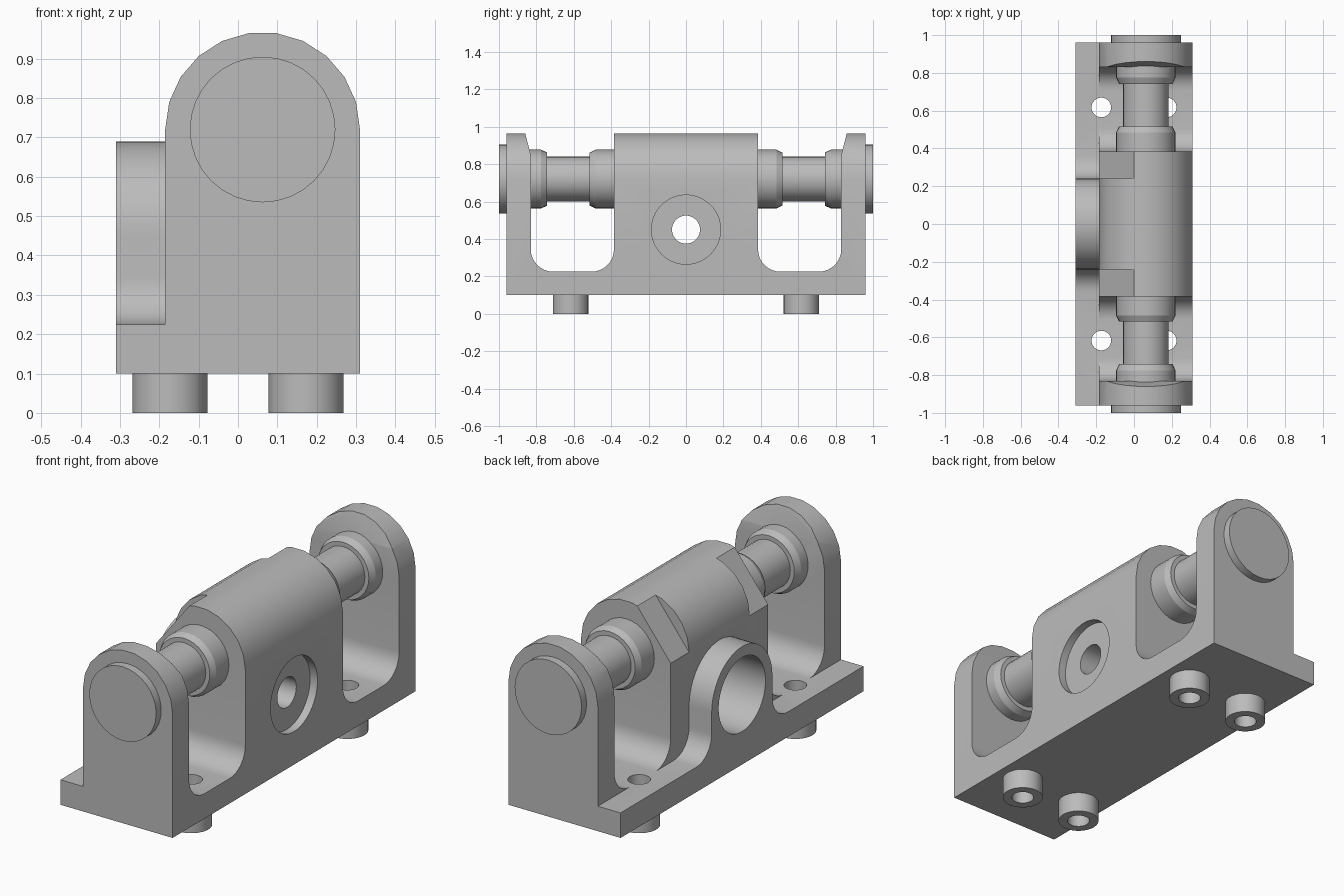
import bpy, bmesh
from math import sin, cos, pi, radians
from mathutils import Matrix

if "Cube" in bpy.data.objects:
    bpy.data.objects.remove(bpy.data.objects["Cube"])

steel = bpy.data.materials.new("steel_grey")
steel.use_nodes = True
steel.diffuse_color = (0.5, 0.5, 0.5, 1)
steel.node_tree.nodes["Principled BSDF"].inputs["Base Color"].default_value = (0.5, 0.5, 0.5, 1)

PX, PZ, R = 0.0625, 0.72, 0.2475      # pin axis and rounded top radius
WALL, END = -0.185, 0.96


def finish(bm, name):
    bmesh.ops.recalc_face_normals(bm, faces=bm.faces)
    mesh = bpy.data.meshes.new(name)
    bm.to_mesh(mesh)
    bm.free()
    mesh.materials.append(steel)
    obj = bpy.data.objects.new(name, mesh)
    bpy.context.collection.objects.link(obj)
    return obj


def arc(cx, cz, r, a0, a1, n):
    angles = [radians(a0 + (a1 - a0) * i / n) for i in range(n + 1)]
    return [(cx + r * cos(a), cz + r * sin(a)) for a in angles]


def prism(name, profile, axis, a, b):
    """Extrude a (horizontal, z) profile along x or y."""
    bm = bmesh.new()
    verts = [bm.verts.new((a, h, z) if axis == "x" else (h, a, z)) for h, z in profile]
    face = bm.faces.new(verts)
    ext = bmesh.ops.extrude_face_region(bm, geom=[face])["geom"]
    step = (b - a, 0, 0) if axis == "x" else (0, b - a, 0)
    bmesh.ops.translate(bm, vec=step, verts=[v for v in ext if isinstance(v, bmesh.types.BMVert)])
    return finish(bm, name)


def disc(name, cx, cy, r, z0, z1):
    bm = bmesh.new()
    bmesh.ops.create_cone(bm, cap_ends=True, segments=32, radius1=r, radius2=r, depth=z1 - z0,
                          matrix=Matrix.Translation((cx, cy, (z0 + z1) / 2)))
    return finish(bm, name)


def combine(target, tool, operation):
    mod = target.modifiers.new("join", "BOOLEAN")
    mod.operation, mod.solver, mod.object = operation, "EXACT", tool
    tool.hide_render = True
    bpy.context.view_layer.objects.active = target
    bpy.ops.object.modifier_apply(modifier=mod.name)
    bpy.data.objects.remove(tool)


def smooth(obj, angle=30):
    bpy.ops.object.select_all(action="DESELECT")
    obj.select_set(True)
    bpy.context.view_layer.objects.active = obj
    bpy.ops.object.shade_smooth_by_angle(angle=radians(angle))


# Housing: base, ledge and rounded uprights as one profile
top = arc(PX, PZ, R, 0, 180, 11)
housing = prism("housing", [(-0.31, 0.1), (0.31, 0.1)] + top
                + [(WALL, 0.225), (-0.31, 0.225)], "y", -END, END)

# Windows between the centre block and the end walls, with tapered wall tops
window = ([(0.385, 1.1)] + arc(0.505, 0.345, 0.12, 180, 270, 8)
          + arc(0.71, 0.345, 0.12, 270, 360, 8) + [(0.83, 0.85), (0.895, 1.1)])
# Flat shoulders on the ends of the centre block
shoulder = [(WALL, PZ), (0.0, 0.957), (0.0, 1.1), (-0.3, 1.1), (-0.3, PZ)]
for s in (-1, 1):
    combine(housing, prism("window", [(s * y, z) for y, z in window], "x", -0.5, 0.5), "DIFFERENCE")
    combine(housing, prism("shoulder", shoulder, "y", s * 0.24, s * 0.6), "DIFFERENCE")

# Arched boss on the ledge, flared at the foot
flare = arc(0.36, 0.345, 0.12, 270, 180, 8)
boss = ([(0.36, 0.16)] + flare + arc(0, 0.45, 0.24, 0, 180, 24)
        + [(-y, z) for y, z in reversed(flare)] + [(-0.36, 0.16)])
combine(housing, prism("boss", boss, "x", -0.31, -0.15), "UNION")

# Side bore, shallow recess and through hole
for r, a, b in ((0.185, -0.4, -0.06), (0.185, 0.27, 0.4), (0.075, -0.2, 0.35)):
    combine(housing, prism("bore", arc(0, 0.45, r, 0, 352.5, 47), "x", a, b), "DIFFERENCE")

# Hollow feet with holes through the base
for x in (-0.173, 0.173):
    for y in (-0.617, 0.617):
        combine(housing, disc("foot", x, y, 0.095, 0, 0.15), "UNION")
        combine(housing, disc("foot_hole", x, y, 0.052, -0.1, 0.3), "DIFFERENCE")
smooth(housing)

# Pins: a turned shaft with collars and an end cap on each side
turned = [(0, 0.37), (0.157, 0.37), (0.157, 0.485), (0.142, 0.515), (0.12, 0.515),
          (0.12, 0.742), (0.142, 0.742), (0.157, 0.775), (0.157, 0.9), (0, 0.9)]
cap = [(0, 0.94), (0.185, 0.94), (0.185, 1.0), (0, 1.0)]


def lathe(name, profile, side):
    bm = bmesh.new()
    verts = [bm.verts.new((PX + r, side * y, PZ)) for r, y in profile]
    edges = [bm.edges.new(pair) for pair in zip(verts, verts[1:])]
    bmesh.ops.spin(bm, geom=verts + edges, cent=(PX, 0, PZ), axis=(0, 1, 0),
                   angle=2 * pi, steps=32)
    bmesh.ops.remove_doubles(bm, verts=bm.verts, dist=0.0005)
    smooth(finish(bm, name), 20)


for label, side in (("front", -1), ("back", 1)):
    lathe(label + "_pin", turned, side)
    lathe(label + "_pin_cap", cap, side)
